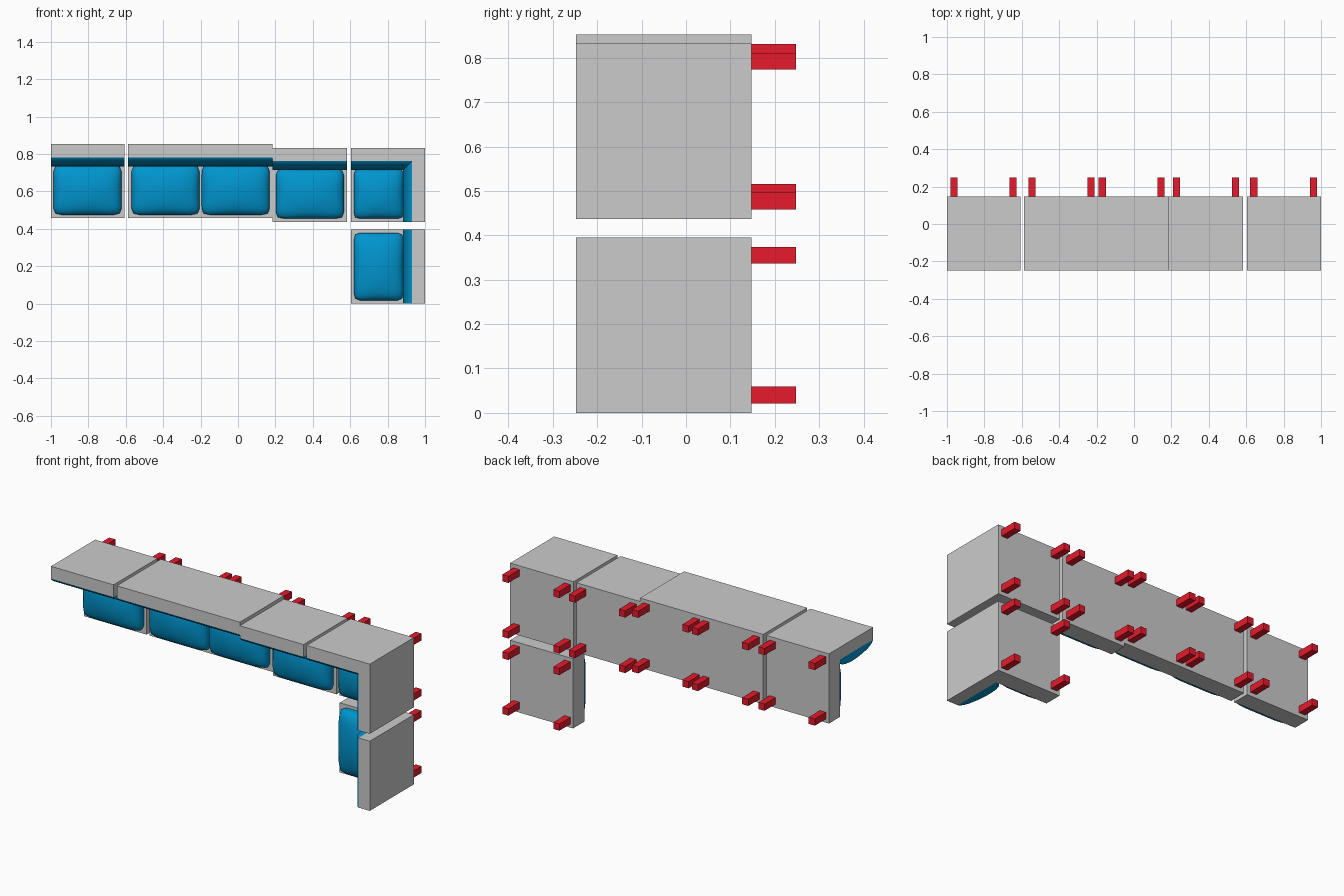
import bpy, bmesh
from math import cos, sin, pi

if "Cube" in bpy.data.objects:
    bpy.data.objects.remove(bpy.data.objects["Cube"])

TOP, SEAT, FLOOR, FOOT = -0.2475, 0.0475, 0.1475, 0.2475   # levels along y
W, PANEL = 0.395, 0.07                                     # module depth, backrest thickness


def material(name, colour):
    m = bpy.data.materials.new(name)
    m.diffuse_color = colour
    m.use_nodes = True
    m.node_tree.nodes["Principled BSDF"].inputs["Base Color"].default_value = m.diffuse_color
    return m


BLUE = material("blue_fabric", (0.0, 0.30, 0.62, 1))
RED = material("red_feet", (0.8, 0.01, 0.025, 1))


def finish(name, bm, mat=None, smooth=None):
    bmesh.ops.recalc_face_normals(bm, faces=bm.faces)
    me = bpy.data.meshes.new(name)
    bm.to_mesh(me)
    bm.free()
    ob = bpy.data.objects.new(name, me)
    bpy.context.collection.objects.link(ob)
    if mat:
        me.materials.append(mat)
    if smooth:
        bpy.ops.object.select_all(action='DESELECT')
        ob.select_set(True)
        bpy.context.view_layer.objects.active = ob
        bpy.ops.object.shade_smooth_by_angle(angle=smooth)
    return ob


def prism(name, profile, back, a0, a1, axis, mat=None, smooth=None):
    # profile points are (distance in front of the back plane, y)
    bm = bmesh.new()
    rings = [[bm.verts.new((a, y, back - d) if axis == 'x' else (back - d, y, a))
              for d, y in profile] for a in (a0, a1)]
    n = len(profile)
    for i in range(n):
        j = (i + 1) % n
        bm.faces.new((rings[0][i], rings[0][j], rings[1][j], rings[1][i]))
    for r in rings:
        bm.faces.new(r)
    return finish(name, bm, mat, smooth)


def box(name, x0, x1, y0, y1, z0, z1, mat=None):
    return prism(name, [(0, y0), (0, y1), (x1 - x0, y1), (x1 - x0, y0)], x1, z0, z1, 'z', mat)


# L-shaped section of seat base plus backrest
FRAME = [(0, TOP), (0, FLOOR), (W, FLOOR), (W, SEAT), (PANEL, SEAT), (PANEL, TOP)]
# bulging section of the back cushion
BULGE = [(0, TOP), (.011, TOP + .006), (.021, TOP + .02), (.031, TOP + .045),
         (.041, TOP + .09), (.047, TOP + .14), (.049, TOP + .19), (.045, TOP + .24),
         (.036, TOP + .275), (.02, SEAT), (0, SEAT)]


def back_cushion(name, back, a0, a1, axis):
    prism(name, BULGE, back - PANEL, a0, a1, axis, BLUE, 0.6)


def seat_cushion(name, x0, x1, z0, z1):
    # stacked rings: (scale, height, superellipse power) going from box edge to oval dome
    rings = [(1, 0, 12), (1, .018, 12), (.985, .029, 11), (.95, .041, 7), (.88, .053, 4),
             (.76, .063, 2.6), (.6, .071, 2), (.4, .077, 2), (.2, .080, 2)]
    cx, cz, rx, rz, n = (x0 + x1) / 2, (z0 + z1) / 2, (x1 - x0) / 2, (z1 - z0) / 2, 48
    bm = bmesh.new()
    loops = []
    for s, h, p in rings:
        loop = []
        for i in range(n):
            c, t = cos(2 * pi * i / n), sin(2 * pi * i / n)
            r = s / (abs(c) ** p + abs(t) ** p) ** (1 / p)
            loop.append(bm.verts.new((cx + rx * r * c, SEAT - h, cz + rz * r * t)))
        loops.append(loop)
    for a, b in zip(loops, loops[1:]):
        for i in range(n):
            j = (i + 1) % n
            bm.faces.new((a[i], a[j], b[j], b[i]))
    tip = bm.verts.new((cx, SEAT - .081, cz))
    for i in range(n):
        bm.faces.new((loops[-1][i], loops[-1][(i + 1) % n], tip))
    bm.faces.new(loops[0])
    finish(name, bm, BLUE, 0.7)


def feet(name, x0, x1, z0, z1):
    k = 0
    for x in (x0 + .021, x1 - .059):
        for z in (z0 + .021, z1 - .059):
            k += 1
            box(f"{name}_foot_{k}", x, x + .038, FLOOR, FOOT, z, z + .038, RED)


# straight sections: name, x start, x end, z of front edge, left edge of each seat
for name, x0, x1, z0, seats in (("end", -1, -.607, .457, [-1.002]),
                                ("double", -.587, .185, .457, [-.585, -.210]),
                                ("single", .185, .584, .437, [.187])):
    back = z0 + W
    prism(name + "_frame", FRAME, back, x0, x1, 'x')
    back_cushion(name + "_back_cushion", back, x0, x1, 'x')
    for i, a in enumerate(seats, 1):
        b = a + W
        feet(f"{name}_{i}", a, b, z0, back)
        seat_cushion(f"{name}_seat_cushion_{i}", a + .016, b - .016, z0 + .017, z0 + .282)

# corner section with two backrests
C0, C1 = .437, .437 + W
prism("corner_frame", FRAME, C1, .603, 1, 'x')
box("corner_side_back", 1 - PANEL, 1, TOP, SEAT, C0, C1 - PANEL)
back_cushion("corner_back_cushion", C1, .603, 1 - PANEL, 'x')
back_cushion("corner_side_cushion", 1, C0, C1 - PANEL, 'z')
seat_cushion("corner_seat_cushion", .619, .885, C0 + .017, C0 + .282)
feet("corner", .6, 1, C0, C1)

# side section facing sideways
prism("side_frame", FRAME, 1, 0, W, 'z')
back_cushion("side_back_cushion", 1, 0, W, 'z')
seat_cushion("side_seat_cushion", .619, .885, .017, W - .017)
feet("side", .6, 1, 0, W)
